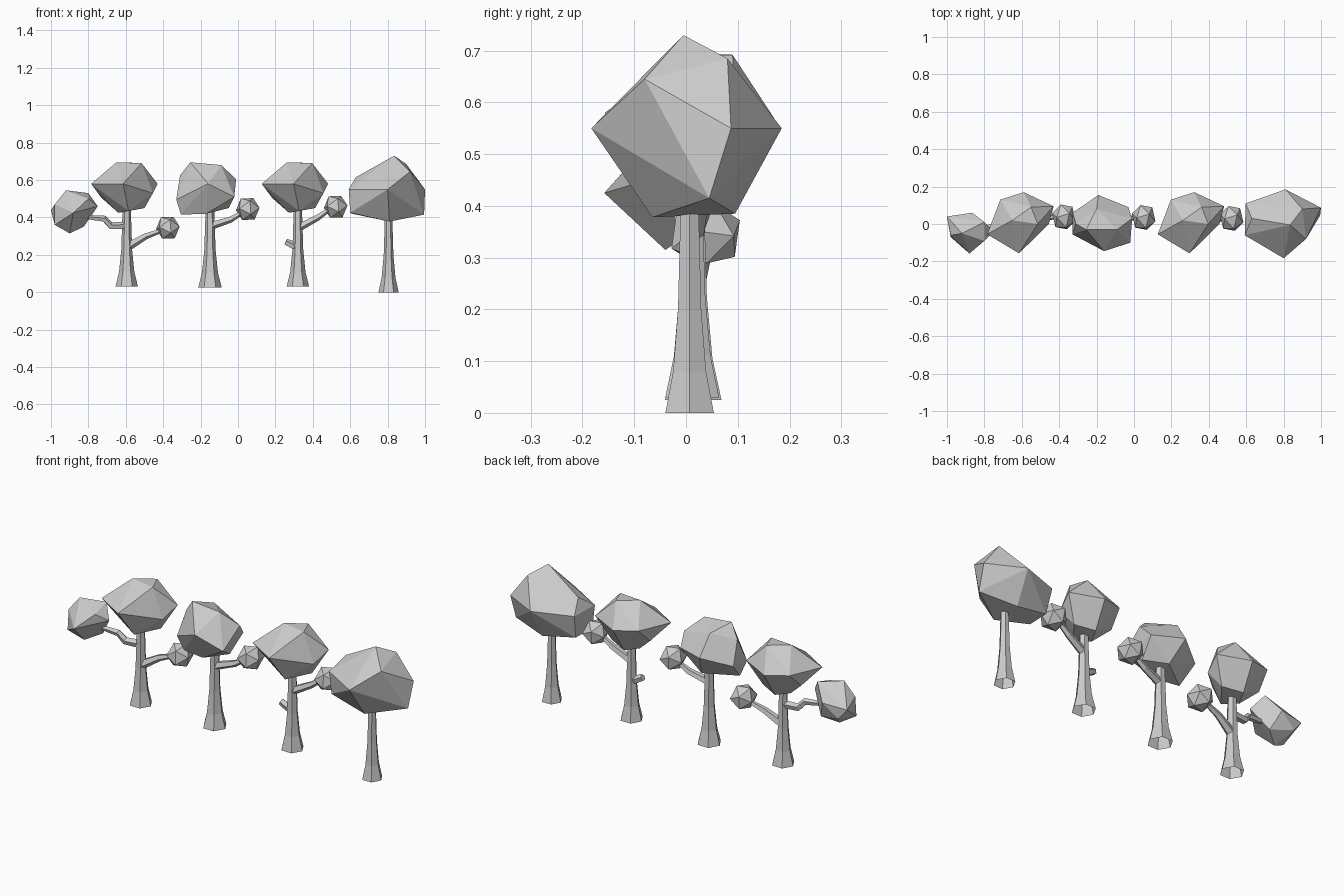
import bpy, bmesh, math
from mathutils import Vector, Euler, Matrix


def finish(name, bm):
    bmesh.ops.recalc_face_normals(bm, faces=bm.faces[:])
    mesh = bpy.data.meshes.new(name)
    bm.to_mesh(mesh)
    bm.free()
    ob = bpy.data.objects.new(name, mesh)
    bpy.context.collection.objects.link(ob)
    return ob


def tube(name, path, radii, sides=5, capped=True):
    """Faceted tube through the path points, one radius per point."""
    pts = [Vector(p) for p in path]
    bm = bmesh.new()
    rings = []
    for i, (p, r) in enumerate(zip(pts, radii)):
        d = (pts[min(i + 1, len(pts) - 1)] - pts[max(i - 1, 0)]).normalized()
        u = Vector((0, 1, 0)).cross(d).normalized()
        v = d.cross(u)
        angles = [2 * math.pi * k / sides for k in range(sides)]
        rings.append([bm.verts.new(p + r * (u * math.cos(a) + v * math.sin(a)))
                      for a in angles])
    for a, b in zip(rings, rings[1:]):
        for k in range(sides):
            j = (k + 1) % sides
            bm.faces.new((a[k], a[j], b[j], b[k]))
    if capped:
        bm.faces.new(rings[-1])
    return finish(name, bm)


def crown(name, points, dx=0):
    """Faceted foliage mass: convex hull of a few corner points."""
    bm = bmesh.new()
    for x, y, z in points:
        bm.verts.new((x + dx, y, z))
    bmesh.ops.convex_hull(bm, input=bm.verts[:])
    loose = [v for v in bm.verts if not v.link_faces]
    bmesh.ops.delete(bm, geom=loose, context='VERTS')
    return finish(name, bm)


def tuft(name, centre):
    """Small icosahedral leaf tuft."""
    bm = bmesh.new()
    m = (Matrix.Translation(centre)
         @ Matrix.Diagonal((0.066, 0.075, 0.068, 1))
         @ Euler((0.2, 0.5, 0.9)).to_matrix().to_4x4())
    bmesh.ops.create_icosphere(bm, subdivisions=1, radius=1, matrix=m)
    return finish(name, bm)


# Trunks: flared hexagonal columns, open underneath (x, y, base z, top z, base radius)
for i, (x, y, z0, z1, r) in enumerate([(-0.595, 0.012, 0.03, 0.46, 0.060),
                                       (-0.15, 0.014, 0.025, 0.46, 0.063),
                                       (0.32, 0.012, 0.03, 0.46, 0.060),
                                       (0.805, 0.007, 0.0, 0.42, 0.054)]):
    tube(f"trunk_{i + 1}",
         [(x, y, z0), (x, y, z0 + 0.08), (x, y, z0 + 0.2), (x, y, z1)],
         [r, r * 0.68, r * 0.48, r * 0.36], sides=6, capped=False)

# Branches
tube("branch_1_left", [(-0.60, 0.01, 0.355), (-0.68, 0.0, 0.355),
                       (-0.715, -0.01, 0.392), (-0.80, -0.02, 0.40)],
     [0.022, 0.02, 0.018, 0.013])
tube("branch_1_right", [(-0.59, 0.012, 0.245), (-0.495, 0.03, 0.30),
                        (-0.41, 0.04, 0.33)], [0.025, 0.018, 0.012])
tube("branch_2_right", [(-0.15, 0.012, 0.355), (-0.04, 0.03, 0.39),
                        (0.02, 0.035, 0.425)], [0.023, 0.018, 0.012])
tube("branch_3_right", [(0.32, 0.012, 0.345), (0.425, 0.025, 0.40),
                        (0.49, 0.03, 0.445)], [0.023, 0.018, 0.012])
tube("branch_3_stub", [(0.32, 0.012, 0.245), (0.29, 0.01, 0.252),
                       (0.255, 0.008, 0.27)], [0.023, 0.021, 0.018])

# Crowns (first and third trees share one shape)
round_crown = [(-.615, -.157, .58), (-.785, -.055, .58), (-.715, .13, .585),
               (-.59, .17, .57), (-.43, .095, .58), (-.455, .0, .53),
               (-.65, .02, .695), (-.55, .09, .692), (-.515, .0, .69),
               (-.73, .05, .505), (-.64, .01, .425), (-.585, -.06, .435),
               (-.50, .05, .45), (-.60, .09, .435)]
crown("crown_1", round_crown)
crown("crown_3", round_crown, 0.912)
crown("crown_2", [(-.33, -.055, .495), (-.328, .06, .505), (-.31, .0, .625),
                  (-.255, -.03, .695), (-.09, -.03, .68), (-.03, .09, .54),
                  (-.01, .03, .605), (-.02, -.10, .51), (-.16, -.145, .58),
                  (-.19, .155, .55), (-.17, -.06, .42), (-.305, -.03, .415),
                  (-.15, .08, .43), (-.05, .0, .45), (-.20, .08, .66)])
crown("crown_4", [(.80, -.183, .55), (.592, -.06, .55), (.597, .11, .55),
                  (.81, .185, .55), (1, .087, .55), (.835, -.005, .73),
                  (.90, .08, .685), (.92, -.08, .645), (.995, .045, .415),
                  (.81, -.065, .378), (.60, -.05, .425), (.61, .08, .42),
                  (.80, .095, .385), (.63, .03, .615)])

# Side foliage of the first tree and small leaf tufts
crown("side_crown_1", [(-.88, -.158, .425), (-1, .04, .44), (-.98, -.07, .36),
                       (-.92, -.05, .545), (-.80, .01, .53), (-.75, -.04, .46),
                       (-.825, .015, .35), (-.90, -.04, .315), (-.865, .06, .45),
                       (-.95, .045, .38), (-.80, -.09, .50), (-.98, -.06, .47)])
tuft("tuft_1", (-.375, .038, .345))
tuft("tuft_2", (.052, .035, .445))
tuft("tuft_3", (.522, .03, .457))
